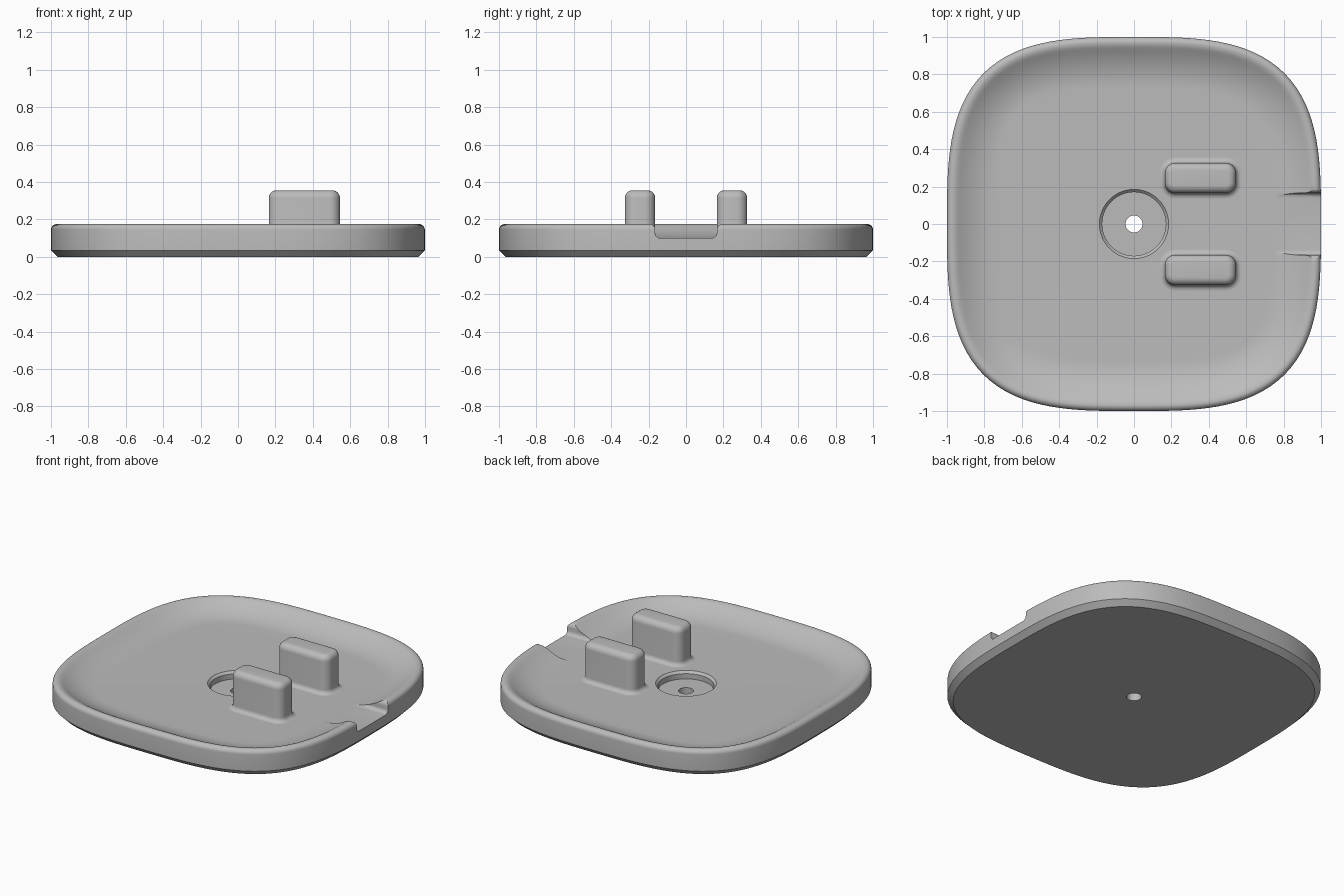
import bpy, bmesh, math

if "Cube" in bpy.data.objects:
    bpy.data.objects.remove(bpy.data.objects["Cube"])

grey = bpy.data.materials.new("grey")
grey.diffuse_color = (0.5, 0.5, 0.5, 1)
grey.use_nodes = True
grey.node_tree.nodes["Principled BSDF"].inputs["Base Color"].default_value = grey.diffuse_color
SEG = 144


def make_object(name, bm):
    bmesh.ops.recalc_face_normals(bm, faces=bm.faces)
    mesh = bpy.data.meshes.new(name)
    bm.to_mesh(mesh)
    bm.free()
    mesh.materials.append(grey)
    ob = bpy.data.objects.new(name, mesh)
    bpy.context.collection.objects.link(ob)
    return ob


def loft(name, loops, closed=False):
    """Skin a list of equal loops; closed joins last to first, else caps."""
    bm = bmesh.new()
    rings = [[bm.verts.new(p) for p in loop] for loop in loops]
    pairs = list(zip(rings, rings[1:])) + ([(rings[-1], rings[0])] if closed else [])
    for a, b in pairs:
        for i in range(len(a)):
            j = (i + 1) % len(a)
            bm.faces.new((a[i], a[j], b[j], b[i]))
    if not closed:
        bm.faces.new(rings[0])
        bm.faces.new(rings[-1])
    return make_object(name, bm)


def smooth(ob):
    bpy.ops.object.select_all(action='DESELECT')
    ob.select_set(True)
    bpy.context.view_layer.objects.active = ob
    bpy.ops.object.shade_smooth_by_angle(angle=math.radians(32))


def arc(cx, cz, r, a0, a1, n=6):
    return [(cx + r * math.cos(math.radians(a0 + (a1 - a0) * i / n)),
             cz + r * math.sin(math.radians(a0 + (a1 - a0) * i / n))) for i in range(n + 1)]


def squircle(inset, z, n=3.2):
    pts = []
    for i in range(SEG):
        t = 2 * math.pi * i / SEG
        c, s = math.cos(t), math.sin(t)
        r = (abs(c) ** n + abs(s) ** n) ** (-1 / n)
        nx, ny = math.copysign(abs(c) ** (n - 1), c), math.copysign(abs(s) ** (n - 1), s)
        k = inset / math.hypot(nx, ny)
        pts.append((r * c - nx * k, r * s - ny * k, z))
    return pts


def circle(r, z):
    return [(r * math.cos(2 * math.pi * i / SEG), r * math.sin(2 * math.pi * i / SEG), z)
            for i in range(SEG)]


def rounded_box(cx, cy, hx, hy, r, z):
    pts = []
    for sx, sy, a in ((1, 1, 0), (-1, 1, 90), (-1, -1, 180), (1, -1, 270)):
        pts += [(x, y, z) for x, y in arc(cx + sx * (hx - r), cy + sy * (hy - r), r, a, a + 90)]
    return pts


# Tray: chamfered foot, rounded rim, dished wall, flat floor, centre pocket and hole
FLOOR = 0.10
rim = [(0.035, 0), (0, 0.035)] + arc(0.03, 0.145, 0.03, 180, 90) + [(0.045, 0.172), (0.056, 0.167)]
rim += [(0.068 + 0.2 * i / 10, FLOOR + 0.06 * (1 - i / 10) ** 2) for i in range(11)]
pocket = [(0.185, FLOOR), (0.170, 0.085), (0.170, 0.05), (0.045, 0.05), (0.045, 0)]
tray = loft("tray", [squircle(d, z) for d, z in rim] + [circle(r, z) for r, z in pocket], closed=True)

# Notch through the right rim, with a filleted bottom and flared mouth
half = [(0.14, FLOOR + 0.001)] + arc(0.14, 0.126, 0.025, -75, 0, 4)
half += arc(0.195, 0.145, 0.03, 180, 90, 5) + [(0.20, 0.25)]
profile = half + [(-y, z) for y, z in reversed(half)]
cutter = loft("notch_cutter", [[(x, y, z) for y, z in profile] for x in (0.6, 1.2)])
cut = tray.modifiers.new("notch", 'BOOLEAN')
cut.operation, cut.solver, cut.object = 'DIFFERENCE', 'EXACT', cutter
bpy.context.view_layer.objects.active = tray
bpy.ops.object.modifier_apply(modifier=cut.name)
bpy.data.objects.remove(cutter)
smooth(tray)

# Two upright blocks with a flared base and rounded top
block = [(0.028, FLOOR - 0.01)] + [(0.028 - x, z) for x, z in arc(0, FLOOR + 0.028, 0.028, -90, 0, 5)]
block += [(x - 0.04, z) for x, z in arc(0, 0.315, 0.04, 0, 90)]
for name, cy in (("back_block", 0.246), ("front_block", -0.246)):
    smooth(loft(name, [rounded_box(0.355, cy, 0.19 + d, 0.081 + d, 0.055 + d, z) for d, z in block]))
